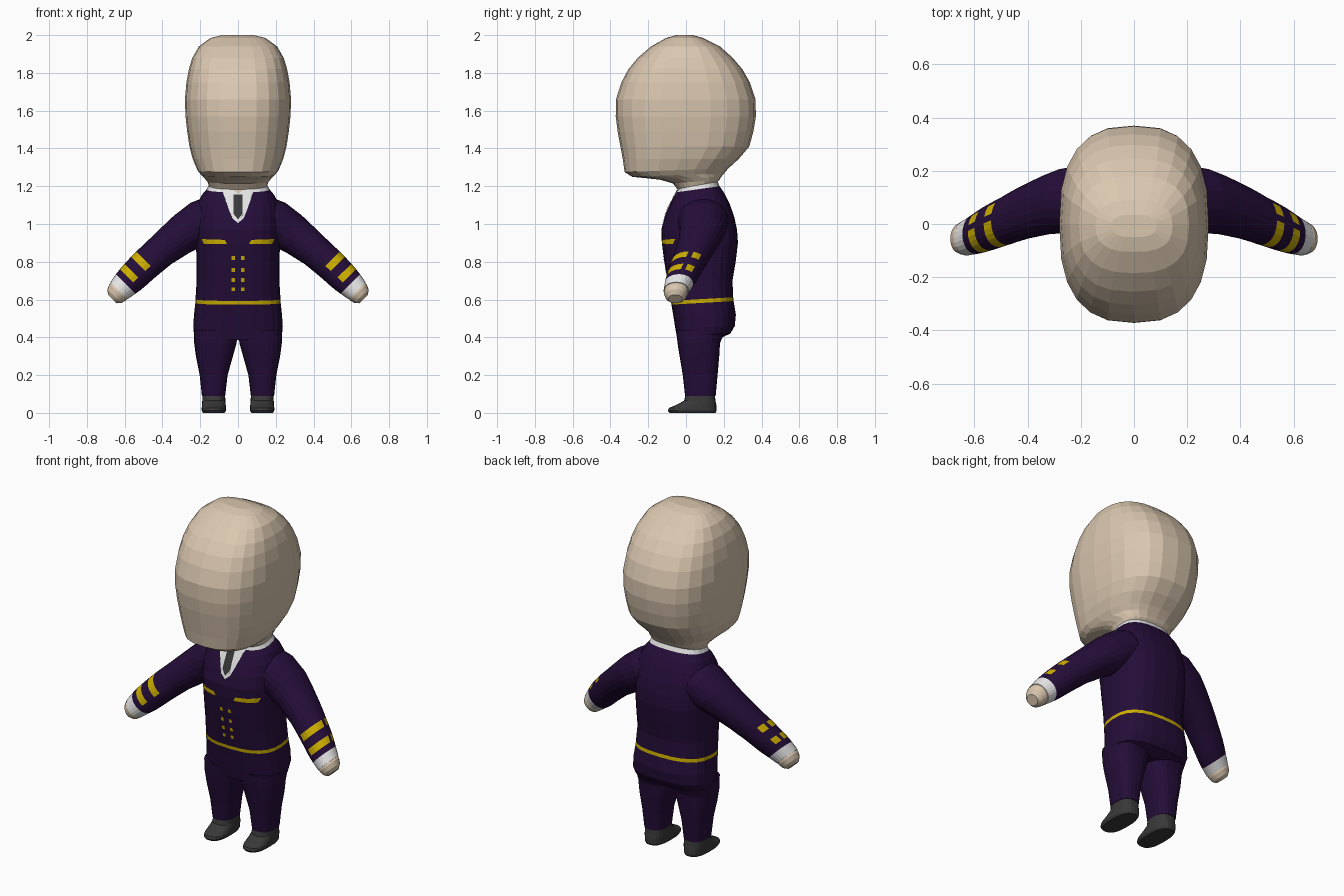
import bpy, bmesh, math
from mathutils import Vector
from mathutils.bvhtree import BVHTree


def material(name, r, g, b):
    m = bpy.data.materials.new(name)
    m.diffuse_color = (r, g, b, 1)
    return m


SKIN = material("skin", 0.70, 0.57, 0.43)
PURPLE = material("dark purple cloth", 0.018, 0.004, 0.04)
YELLOW = material("yellow trim", 0.60, 0.42, 0.0)
WHITE = material("white cloth", 0.78, 0.78, 0.78)
GREY = material("dark grey", 0.04, 0.04, 0.04)
N = 24


def finish(name, bm, mats):
    me = bpy.data.meshes.new(name)
    bm.to_mesh(me)
    for m in mats:
        me.materials.append(m)
    ob = bpy.data.objects.new(name, me)
    bpy.context.collection.objects.link(ob)
    return ob


def section(c, u, v, e):
    """Superellipse around c with half axes u and v."""
    c, u, v, pts = Vector(c), Vector(u), Vector(v), []
    for k in range(N):
        a = 2 * math.pi * k / N
        f = lambda t: math.copysign(abs(t) ** (2 / e), t) if abs(t) > 1e-6 else 0
        pts.append(c + u * f(math.cos(a)) + v * f(math.sin(a)))
    return pts


def level(zf, zb, yf, yb, rx, xc=0, e=2.6):
    """Near-horizontal section; z and y at its front and back."""
    return section((xc, (yf + yb) / 2, (zf + zb) / 2), (rx, 0, 0),
                   (0, (yb - yf) / 2, (zb - zf) / 2), e)


def loft(name, sections, mats, rule=lambda i, k: 0):
    bm = bmesh.new()
    rows = [[bm.verts.new(p) for p in s] for s in sections]
    for i in range(len(rows) - 1):
        for k in range(N):
            q = (k + 1) % N
            f = bm.faces.new((rows[i][k], rows[i][q], rows[i + 1][q], rows[i + 1][k]))
            f.material_index = rule(i, k)
    bm.faces.new(rows[0])
    bm.faces.new(rows[-1]).material_index = rule(len(rows) - 2, 0)
    bmesh.ops.recalc_face_normals(bm, faces=bm.faces)
    tree = BVHTree.FromBMesh(bm)
    finish(name, bm, mats)
    return tree


# Head: neck, overhanging chin, rounded skull
loft("head", [level(*r) for r in (
    (1.18, 1.22, -.042, .163, .152), (1.215, 1.235, -.07, .178, .163),
    (1.235, 1.25, -.14, .187, .178), (1.25, 1.268, -.285, .202, .195),
    (1.275, 1.295, -.325, .225, .215), (1.345, 1.345, -.335, .28, .24),
    (1.41, 1.41, -.347, .335, .257), (1.49, 1.49, -.362, .357, .269),
    (1.57, 1.57, -.372, .37, .278), (1.66, 1.66, -.371, .368, .281),
    (1.75, 1.75, -.342, .338, .273), (1.82, 1.82, -.305, .298, .26),
    (1.88, 1.88, -.255, .247, .242), (1.94, 1.94, -.185, .18, .207),
    (1.985, 1.985, -.105, .09, .145), (2.0, 2.0, -.05, .035, .085))], [SKIN])

# Jacket and hips, with belt band and white collar band
torso = loft("jacket", [level(*r) for r in (
    (.385, .395, -.045, .18, .215), (.41, .42, -.05, .235, .233),
    (.45, .46, -.057, .258, .237), (.52, .52, -.068, .264, .233),
    (.573, .592, -.077, .252, .226), (.593, .612, -.08, .25, .225),
    (.70, .70, -.098, .246, .219), (.80, .80, -.115, .263, .22),
    (.90, .90, -.128, .275, .222), (.97, .97, -.131, .27, .222),
    (1.04, 1.04, -.112, .255, .222), (1.10, 1.11, -.086, .23, .215),
    (1.145, 1.16, -.064, .205, .193), (1.168, 1.20, -.05, .178, .166),
    (1.186, 1.224, -.044, .167, .156))],
    [PURPLE, YELLOW, WHITE], lambda i, k: {4: 1, 13: 2}.get(i, 0))


def sleeve_rule(i, k):
    """Two stripes over the outer front of the arm, broken by a small gap."""
    if i >= 10:
        return 2
    return 1 if i in (6, 8) and (k >= N - 7 or k in (1, 2)) else 0


for s, side in ((-1, "right"), (1, "left")):
    def limb(x, y, z, r, ry):
        return section((s * x, y, z), (s * .707 * r, 0, .707 * r), (0, ry, 0), 2.1)

    # Sleeve with stripes and white cuff
    loft(side + "_sleeve", [limb(*r) for r in (
        (.08, .085, 1.08, .10, .11), (.16, .09, 1.02, .13, .135),
        (.26, .088, .965, .112, .122), (.325, .073, .92, .10, .112),
        (.415, .042, .85, .088, .10), (.455, .025, .815, .086, .095),
        (.478, .014, .795, .085, .092), (.507, .002, .768, .083, .089),
        (.543, -.014, .733, .081, .085), (.570, -.027, .706, .078, .08),
        (.594, -.038, .683, .073, .075), (.63, -.052, .647, .064, .067))],
        [PURPLE, YELLOW, WHITE], sleeve_rule)
    # Mitten hand
    loft(side + "_hand", [limb(*r) for r in (
        (.62, -.05, .657, .06, .063), (.638, -.053, .638, .061, .064),
        (.654, -.055, .618, .052, .055), (.666, -.057, .603, .032, .036))], [SKIN])
    # Trouser leg
    loft(side + "_leg", [level(z, z, yf, yb, (xo - xi) / 2, s * (xo + xi) / 2)
                         for z, xi, xo, yf, yb in (
        (.09, .068, .191, -.005, .157), (.20, .055, .203, -.017, .167),
        (.30, .027, .223, -.034, .176), (.37, .007, .232, -.045, .18),
        (.44, .003, .234, -.052, .21))], [PURPLE])
    # Shoe with a low toe
    loft(side + "_shoe", [level(z, z, yf, yb, rx, s * .128) for z, yf, yb, rx in (
        (0, -.088, .157, .057), (.012, -.097, .162, .064), (.026, -.09, .162, .064),
        (.045, -.045, .16, .063), (.065, -.01, .156, .061), (.095, -.003, .153, .06))],
        [GREY])


def plate(name, outline, mat, lift=.003):
    """Thin painted detail: an x-z outline pressed onto the jacket front."""
    bm = bmesh.new()
    bm.faces.new([bm.verts.new((x, 0, z)) for x, z in outline])
    bmesh.ops.triangulate(bm, faces=bm.faces)
    bmesh.ops.subdivide_edges(bm, edges=bm.edges, cuts=5, use_grid_fill=True)
    for v in bm.verts:
        hit = torso.ray_cast(Vector((v.co.x, -1, v.co.z)), Vector((0, 1, 0)))[0]
        if hit is None:
            hit = torso.find_nearest(Vector((v.co.x, -.05, v.co.z)))[0]
        v.co.y = hit.y - lift
    bm.normal_update()
    for f in bm.faces:
        if f.normal.y > 0:
            f.normal_flip()
    finish(name, bm, [mat])


def box(x0, x1, z0, z1):
    return [(x0, z0), (x1, z0), (x1, z1), (x0, z1)]


# Shirt front, open throat and tie
plate("shirt_front", [(-.085, 1.18), (-.05, 1.08), (-.03, 1.03), (0, 1.005),
                      (.03, 1.03), (.05, 1.08), (.085, 1.18)], WHITE)
plate("throat", [(-.03, 1.182), (0, 1.16), (.03, 1.182)], SKIN, .005)
plate("tie", [(-.023, 1.155), (-.013, 1.125), (-.025, 1.055), (0, 1.025),
              (.025, 1.055), (.013, 1.125), (.023, 1.155)], GREY, .006)

# Pocket trims and two columns of buttons
for s, side in ((-1, "right"), (1, "left")):
    plate(side + "_pocket_trim", [(s * .058, .893), (s * .18, .893),
                                  (s * .192, .92), (s * .07, .916)], YELLOW)
    for n, z in enumerate((.82, .757, .703, .655)):
        plate(f"{side}_button_{n + 1}",
              box(s * .026 - .009, s * .026 + .009, z - .01, z + .01), YELLOW)
